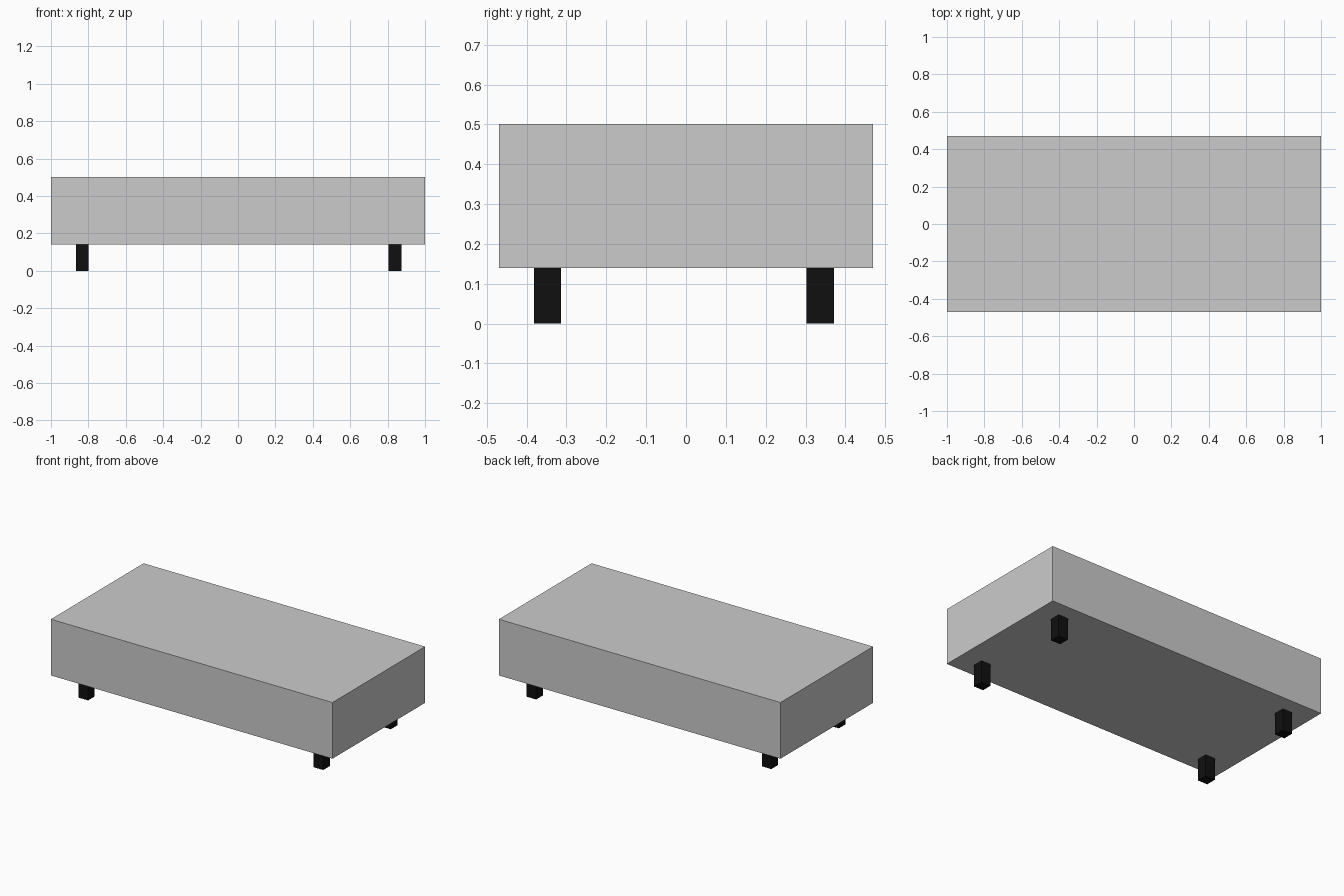
import bpy

if "Cube" in bpy.data.objects:
    bpy.data.objects.remove(bpy.data.objects["Cube"])

def box(name, center, size):
    bpy.ops.mesh.primitive_cube_add(size=1, location=center)
    ob = bpy.context.object
    ob.name = name
    ob.scale = size
    bpy.ops.object.transform_apply(location=False, rotation=False, scale=True)
    return ob

LEG_H, TOP = 0.14, 0.501
LEG_W = 0.068

# upholstered block
box("seat_block", (0, 0, (LEG_H + TOP) / 2), (2.0, 0.94, TOP - LEG_H))

# four square black legs, set slightly off centre
black = bpy.data.materials.new("black")
black.diffuse_color = (0.005, 0.005, 0.005, 1)
black.use_nodes = True
black.node_tree.nodes["Principled BSDF"].inputs["Base Color"].default_value = black.diffuse_color
for side, x in (("left", -0.832), ("right", 0.839)):
    for end, y in (("front", -0.348), ("back", 0.337)):
        leg = box(f"{end}_{side}_leg", (x, y, LEG_H / 2), (LEG_W, LEG_W, LEG_H))
        leg.data.materials.append(black)
